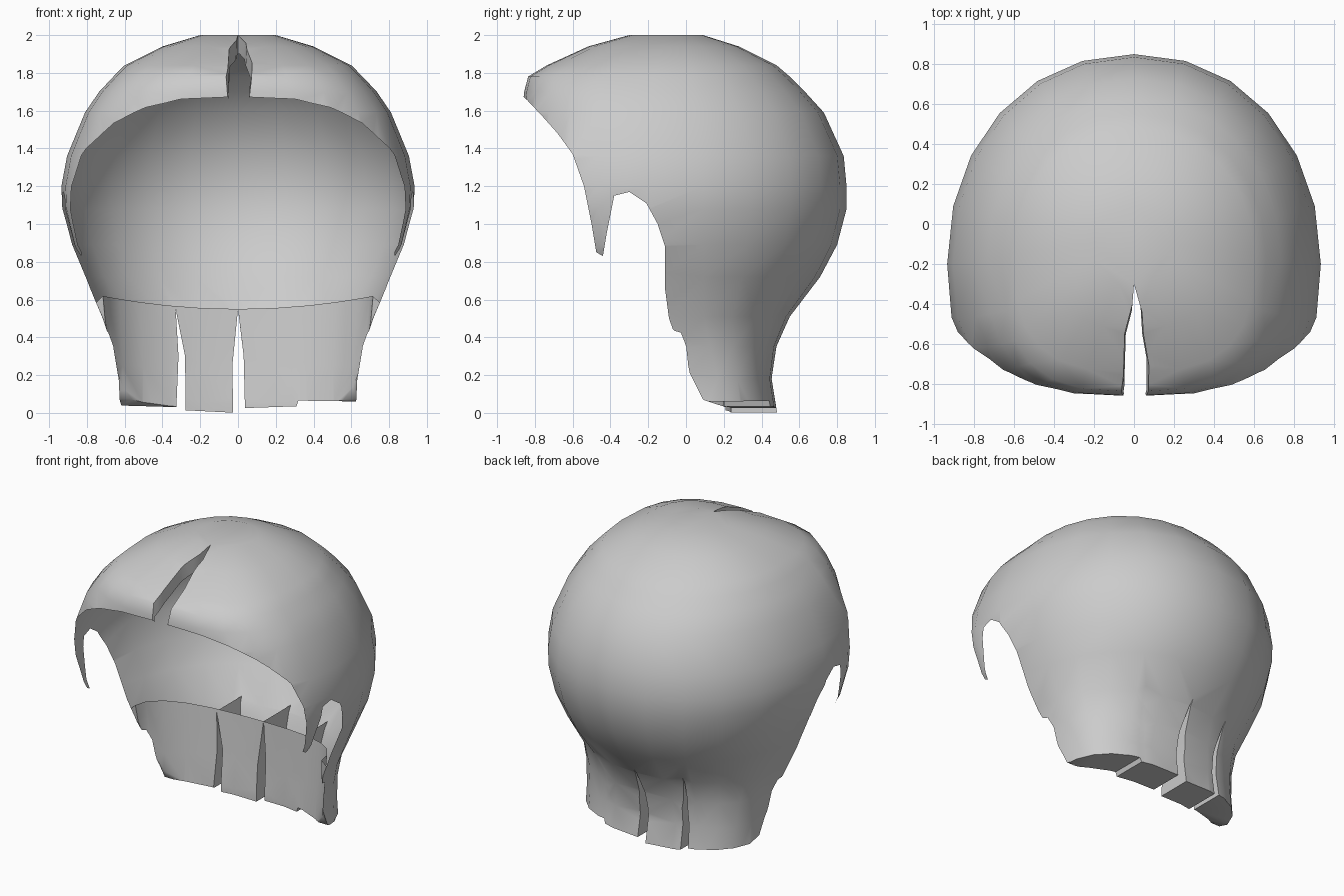
import bpy, bmesh, math
from mathutils.bvhtree import BVHTree

if "Cube" in bpy.data.objects:
    bpy.data.objects.remove(bpy.data.objects["Cube"])

SEG = 24
grey = bpy.data.materials.new("hair_grey")
grey.diffuse_color = (0.6, 0.6, 0.6, 1)
grey.use_nodes = True
grey.node_tree.nodes["Principled BSDF"].inputs["Base Color"].default_value = grey.diffuse_color


def make_object(name, bm):
    bmesh.ops.triangulate(bm, faces=bm.faces)
    bmesh.ops.recalc_face_normals(bm, faces=bm.faces)
    me = bpy.data.meshes.new(name)
    bm.to_mesh(me)
    bm.free()
    me.materials.append(grey)
    ob = bpy.data.objects.new(name, me)
    bpy.context.collection.objects.link(ob)
    return ob


def loft(name, levels, low_back=2.1):
    """Closed volume from rounded rings: (z, half width, front y, back y, y of widest point)."""
    bm = bmesh.new()
    rings = []
    for z, w, yf, yb, yc in levels:
        ring = []
        back = 2.1 + (low_back - 2.1) * min(1, max(0, (.5 - z) / .3))   # squarer towards the tips
        for i in range(SEG):
            a = 2 * math.pi * i / SEG
            c, s = math.cos(a), math.sin(a)
            p = 2 / back if s > 0 else 2 / 2.9      # front is flatter than back
            x = w * math.copysign(abs(c) ** p, c)
            y = yc + (yb - yc if s > 0 else yc - yf) * math.copysign(abs(s) ** p, s)
            ring.append(bm.verts.new((x, y, z)))
        rings.append(ring)
    for r0, r1 in zip(rings, rings[1:]):
        for i in range(SEG):
            j = (i + 1) % SEG
            bm.faces.new((r0[i], r0[j], r1[j], r1[i]))
    bm.faces.new(rings[0])
    bm.faces.new(rings[-1])
    return make_object(name, bm)


def prism(name, pts, axis, lo, hi):
    """Extrude a 2D outline along one axis."""
    bm = bmesh.new()

    def at(p, t):
        return {'x': (t, p[0], p[1]), 'y': (p[0], t, p[1]), 'z': (p[0], p[1], t)}[axis]
    a = [bm.verts.new(at(p, lo)) for p in pts]
    b = [bm.verts.new(at(p, hi)) for p in pts]
    n = len(pts)
    bm.faces.new(a)
    bm.faces.new(b)
    for i in range(n):
        bm.faces.new((a[i], a[(i + 1) % n], b[(i + 1) % n], b[i]))
    return make_object(name, bm)


# Outer hair volume
crown = [
    (2.00, .20, -.30, .09, -.10), (1.94, .40, -.52, .28, -.12), (1.84, .60, -.74, .48, -.15),
    (1.78, .66, -.84, .55, -.17), (1.70, .735, -.86, .63, -.18)]
sides = [
    (1.59, .81, -.87, .73, -.20), (1.36, .905, -.88, .835, -.20), (1.20, .935, -.88, .85, -.20),
    (1.08, .93, -.88, .85, -.20), (.89, .885, -.85, .80, -.18), (.72, .81, -.75, .71, -.14)]
locks = [
    (.51, .72, -.60, .55, -.08), (.35, .665, -.50, .48, -.04), (.18, .635, -.50, .455, 0),
    (-.1, .635, -.50, .50, 0)]
hair = loft("hair", crown + sides + locks, 2.7)

# Inner volume: bounds the parting walls and the front faces of the hanging locks
cavity = loft("head_cavity", [
    (1.90, .18, -.33, .08, -.10), (1.83, .42, -.57, .25, -.12), (1.75, .59, -.74, .43, -.15),
    (1.69, .70, -.845, .53, -.18)]
    + [(z, w - .03, yf + .02, yb - .08 - .08 * (z < .8), yc) for z, w, yf, yb, yc in sides]
    + [(.57, .72, -.56, .28, -.13), (.25, .70, -.56, .26, -.15), (.05, .70, -.56, .24, -.15),
       (-.3, .70, -.56, .24, -.15)])
for v in cavity.data.vertices:
    if .5 < v.co.z < .6:
        v.co.z = .55 + .07 * (v.co.x / .72) ** 2

# Face opening with pointed sideburns and ear arches
face = prism("face_opening", [
    (-1.3, 1.69), (-.88, 1.69), (-.84, 1.655), (-.76, 1.57), (-.68, 1.48), (-.60, 1.37),
    (-.54, 1.20), (-.50, 1.0), (-.475, .85), (-.44, .83), (-.42, .95), (-.38, 1.15),
    (-.30, 1.17), (-.21, 1.11), (-.15, 1.0), (-.11, .88), (-.11, .65), (-.09, .50),
    (0, .25), (.09, .07), (.21, .03), (.215, -.4), (-1.3, -.4)], 'x', -1.3, 1.3)

# Parting in the fringe, narrower towards the bottom
parting = prism("fringe_parting", [(0, -.30), (-.042, -.55), (-.085, -.9), (-.085, -1),
                                   (.085, -1), (.085, -.9), (.042, -.55)], 'z', 1.5, 2.3)
for v in parting.data.vertices:
    v.co.x *= 1 + 1.5 * (v.co.z - 1.85)

# Gaps between the back locks
gaps = [
    prism("gap_left", [(-.33, .55), (-.315, .30), (-.34, -.3), (-.275, -.3), (-.28, .30)], 'y', -.2, 1),
    prism("gap_centre", [(0, .55), (-.03, .25), (-.02, -.3), (.045, -.3), (.03, .30)], 'y', -.2, 1),
    prism("gap_right", [(.33, .55), (.28, .30), (.29, -.3), (.335, -.3), (.31, .30)], 'y', -.2, 1)]

# Uneven lock tips
tips = prism("lock_tips", [
    (-1, .05), (-.31, .03), (-.30, .015), (0, 0), (.02, .025), (.31, .035), (.32, .065),
    (1, .055), (1, -.5), (-1, -.5)], 'y', -1, 1)


def tree(ob):
    me = ob.data
    return BVHTree.FromPolygons([v.co.copy() for v in me.vertices],
                                [tuple(p.vertices) for p in me.polygons])


cavity_tree, face_tree = tree(cavity), tree(face)
cavity_top = [max(cavity.data.vertices[i].co.z for i in p.vertices) for p in cavity.data.polygons]

bpy.context.view_layer.objects.active = hair
hair.select_set(True)
for cutter in [cavity, face, parting, *gaps, tips]:
    mod = hair.modifiers.new(cutter.name, 'BOOLEAN')
    mod.operation = 'DIFFERENCE'
    mod.solver = 'EXACT'
    mod.object = cutter
    bpy.ops.object.modifier_apply(modifier=mod.name)
    bpy.data.objects.remove(cutter)

# Leave a single sheet: drop the cavity lining above the locks and the rim of the face opening
bm = bmesh.new()
bm.from_mesh(hair.data)
bmesh.ops.triangulate(bm, faces=bm.faces)
drop = []
for f in bm.faces:
    c = f.calc_center_median()
    _, _, i, d = cavity_tree.find_nearest(c)
    lining = d < .001 and cavity_top[i] > .65
    rim = face_tree.find_nearest(c)[3] < .0005 and abs(f.normal.x) < .05 and c.z > .6
    if lining or rim:
        drop.append(f)
bmesh.ops.delete(bm, geom=drop, context='FACES')
bm.to_mesh(hair.data)
bm.free()

bpy.ops.object.shade_smooth_by_angle(angle=math.radians(50))
